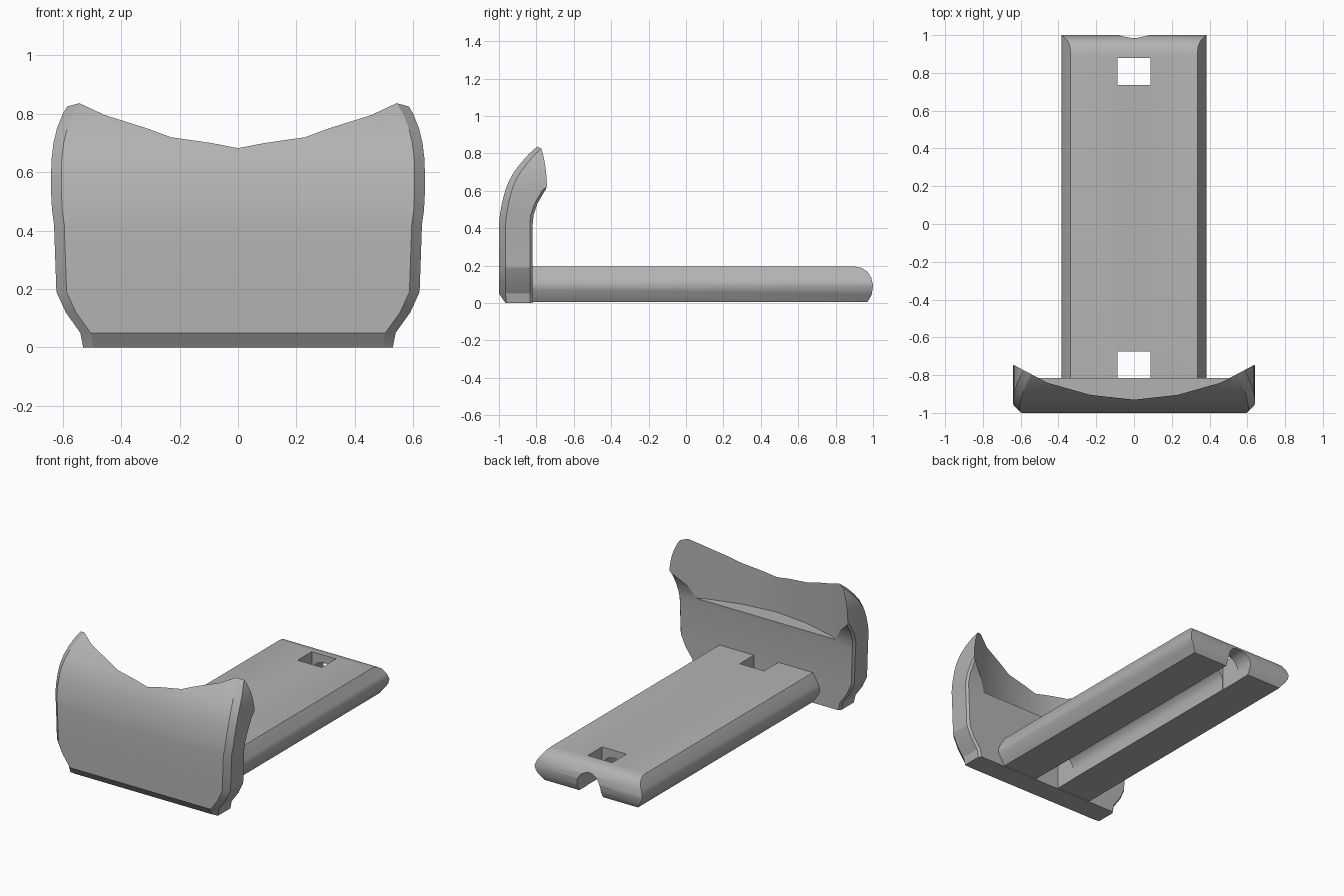
import bpy, bmesh, math

cube = bpy.data.objects.get("Cube")
if cube:
    bpy.data.objects.remove(cube, do_unlink=True)

grey = bpy.data.materials.new("plain_grey")
grey.use_nodes = True
grey.diffuse_color = (0.45, 0.45, 0.45, 1)
grey.node_tree.nodes["Principled BSDF"].inputs["Base Color"].default_value = (0.45, 0.45, 0.45, 1)


def loft(name, rings):
    """Skin a closed solid through rings with equal point counts."""
    bm = bmesh.new()
    rows = [[bm.verts.new(p) for p in ring] for ring in rings]
    for a, b in zip(rows, rows[1:]):
        n = len(a)
        for i in range(n):
            j = (i + 1) % n
            bm.faces.new((a[i], a[j], b[j], b[i]))
    bm.faces.new(rows[0])
    bm.faces.new(rows[-1])
    bmesh.ops.recalc_face_normals(bm, faces=bm.faces)
    mesh = bpy.data.meshes.new(name)
    bm.to_mesh(mesh)
    bm.free()
    mesh.materials.append(grey)
    ob = bpy.data.objects.new(name, mesh)
    bpy.context.collection.objects.link(ob)
    return ob


def prism(name, points, axis, lo, hi):
    """Extrude a 2D outline along x, y or z."""
    def place(p, t):
        q = list(p)
        q.insert("xyz".index(axis), t)
        return q
    return loft(name, [[place(p, t) for p in points] for t in (lo, hi)])


def combine(ob, tool, operation):
    """Apply a boolean and discard its tool."""
    mod = ob.modifiers.new("cut", "BOOLEAN")
    mod.operation, mod.object, mod.solver = operation, tool, "EXACT"
    bpy.context.view_layer.objects.active = ob
    bpy.ops.object.modifier_apply(modifier=mod.name)
    bpy.data.objects.remove(tool, do_unlink=True)


def smooth(ob, angle):
    bpy.ops.object.select_all(action="DESELECT")
    ob.select_set(True)
    bpy.context.view_layer.objects.active = ob
    bpy.ops.object.shade_smooth_by_angle(angle=math.radians(angle))


def mirrored(half):
    return half + [(-x, y) for x, y in reversed(half) if x > 0]


# Curved front plate: height, half width, front y, back y
rows = [
    (0.00, 0.53, -0.965, -0.82), (0.05, 0.54, -1.00, -0.82),
    (0.12, 0.59, -1.00, -0.82), (0.19, 0.622, -1.00, -0.82),
    (0.42, 0.63, -1.00, -0.82), (0.47, 0.637, -0.995, -0.815),
    (0.53, 0.64, -0.985, -0.795), (0.60, 0.64, -0.967, -0.755),
    (0.65, 0.638, -0.948, -0.70), (0.70, 0.632, -0.92, -0.70),
    (0.75, 0.62, -0.882, -0.70), (0.80, 0.60, -0.837, -0.70),
    (0.85, 0.57, -0.78, -0.70), (0.90, 0.53, -0.72, -0.69),
]
rings = []
for z, w, front, back in rows:
    side = min(front + 0.035, back - 0.02)
    if z == 0:
        side = front + 0.005
    half = [(w - 0.035, front), (w, side), (w, back - 0.015), (w - 0.012, back)]
    loop = half + [(-x, y) for x, y in reversed(half)]
    rings.append([(x, y, z) for x, y in loop])
front_plate = loft("front_plate", rings)

# Faceted scoop hollowing the upper back of the plate
arc = [(-0.75, -0.68), (-0.62, -0.755), (-0.46, -0.84), (-0.23, -0.905), (0, -0.93)]
arc += [(-x, y) for x, y in reversed(arc[:-1])]
scoop = prism("scoop_cutter", arc + [(0.75, -0.3), (-0.75, -0.3)], "z", 0.455, 1.2)
combine(front_plate, scoop, "DIFFERENCE")
smooth(front_plate, 22)

# Long flat tongue with sloped sides and a rounded back end
section = [(0.335, 0.005), (0.38, 0.07), (0.385, 0.10), (0.375, 0.13), (0.335, 0.195)]
section += [(-x, z) for x, z in reversed(section)]
tongue = prism("tongue", section, "y", -0.83, 1.1)
nose = [(-0.9, -0.1), (-0.9, 0.3), (0.90, 0.3), (0.90, 0.195), (0.94, 0.188), (0.97, 0.168),
        (0.99, 0.137), (1.0, 0.095), (0.993, 0.045), (0.97, 0.005), (0.97, -0.1)]
combine(tongue, prism("nose_shape", nose, "x", -0.6, 0.6), "INTERSECT")

# Arched channel along the underside, open at the back end
radius, centre = 0.085, 0.06
arch = [(radius * math.cos(math.pi * i / 16), centre + radius * math.sin(math.pi * i / 16))
        for i in range(17)]
arch += [(-radius, -0.1), (radius, -0.1)]
combine(tongue, prism("channel_cutter", arch, "y", -0.82, 1.2), "DIFFERENCE")

# Square openings near both ends
for low, high in ((-0.82, -0.675), (0.735, 0.88)):
    opening = [(-0.087, low), (0.087, low), (0.087, high), (-0.087, high)]
    combine(tongue, prism("opening_cutter", opening, "z", -0.2, 0.4), "DIFFERENCE")
smooth(tongue, 28)
